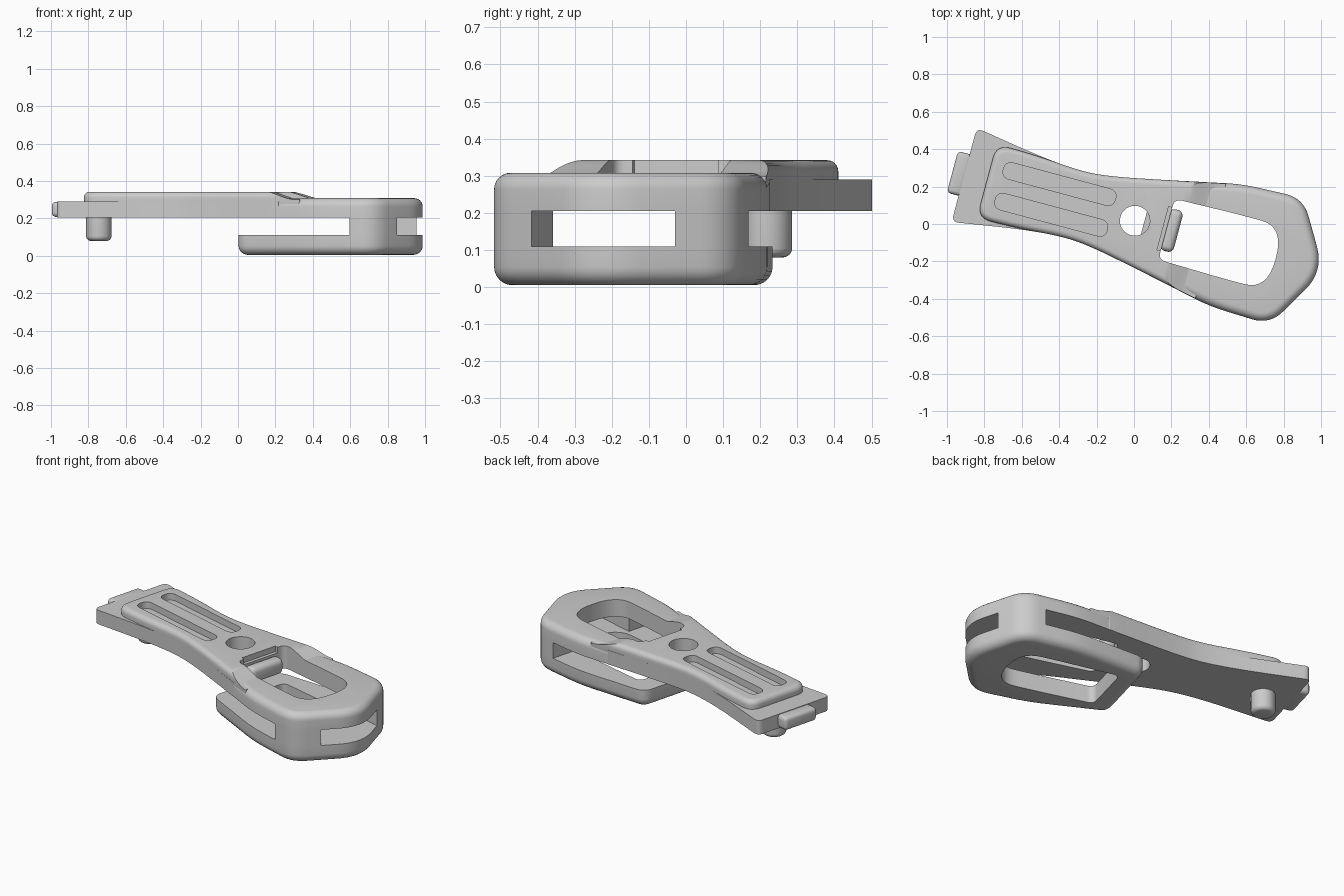
import bpy, bmesh, math
from mathutils import Vector, Matrix

if "Cube" in bpy.data.objects:
    bpy.data.objects.remove(bpy.data.objects["Cube"])

# The whole clip lies turned a little about z
PLACE = Matrix.Rotation(math.radians(-15), 4, 'Z') @ Matrix.Translation((0, 0.018, 0))


def rounded(points, steps=8):
    """Closed outline whose corners (u, v, cut length) become soft arcs."""
    out = []
    n = len(points)
    for i, (u, v, cut) in enumerate(points):
        p = Vector((u, v))
        ends = []
        for q in (points[i - 1], points[(i + 1) % n]):
            d = Vector(q[:2]) - p
            ends.append(p + d.normalized() * min(cut, d.length * 0.49))
        a, b = ends
        for k in range(steps + 1):
            t = k / steps
            out.append(a * (1 - t) ** 2 + p * 2 * t * (1 - t) + b * t * t)
    return out


def mirrored(half):
    """Half outline from back to tip on the +v side, reflected across the axis."""
    other = [(u, -v, r) for u, v, r in reversed(half) if v]
    return rounded(half + other)


def inset(loop, d):
    res = []
    n = len(loop)
    for i, p in enumerate(loop):
        t = (loop[(i + 1) % n] - loop[i - 1]).normalized()
        res.append(p + Vector((t.y, -t.x)) * d)
    return res


def finish(bm, name):
    bmesh.ops.recalc_face_normals(bm, faces=bm.faces)
    me = bpy.data.meshes.new(name)
    bm.to_mesh(me)
    bm.free()
    ob = bpy.data.objects.new(name, me)
    bpy.context.collection.objects.link(ob)
    ob.matrix_world = PLACE
    return ob


def prism(name, loop, levels):
    """Stack of (z, inset) copies of an outline, capped at both ends."""
    bm = bmesh.new()
    rings = [[bm.verts.new((p.x, p.y, z)) for p in inset(loop, d)] for z, d in levels]
    n = len(loop)
    for lo, hi in zip(rings, rings[1:]):
        for i in range(n):
            j = (i + 1) % n
            bm.faces.new((lo[i], lo[j], hi[j], hi[i]))
    bm.faces.new(rings[0][::-1])
    bm.faces.new(rings[-1])
    return finish(bm, name)


def fillet(z_flat, z_edge, r):
    """Levels from a flat wall to a quarter-round edge."""
    s = 1 if z_edge > z_flat else -1
    arc = [k * math.pi / 12 for k in range(7)]
    return [(z_flat, 0)] + [(z_edge - s * r * (1 - math.sin(a)), r * (1 - math.cos(a))) for a in arc]


def box(name, u, v, z, bevel=0):
    bm = bmesh.new()
    size = (u[1] - u[0], v[1] - v[0], z[1] - z[0])
    mid = (sum(u) / 2, sum(v) / 2, sum(z) / 2)
    bmesh.ops.create_cube(bm, size=1, matrix=Matrix.Translation(mid) @ Matrix.Diagonal((*size, 1)))
    if bevel:
        bmesh.ops.bevel(bm, geom=bm.edges[:], offset=bevel, segments=5, profile=0.5, affect='EDGES')
    return finish(bm, name)


def cut(ob, cutter):
    bpy.context.view_layer.objects.active = ob
    cutter.hide_render = True
    mod = ob.modifiers.new("cut", 'BOOLEAN')
    mod.operation = 'DIFFERENCE'
    mod.solver = 'EXACT'
    mod.object = cutter
    bpy.ops.object.modifier_apply(modifier=mod.name)
    bpy.data.objects.remove(cutter)


def circle(u, r, n=40):
    return [Vector((u + r * math.cos(a), r * math.sin(a)))
            for a in (2 * math.pi * k / n for k in range(n))][::-1]


# Shared outline pieces
waist = [(-0.57, 0.2, 0.2), (-0.36, 0.182, 0.2), (-0.2, 0.192, 0.2), (0.1, 0.252, 0.2)]
head_tip = [(0.5, 0.338, 0.1), (0.84, 0.35, 0.1), (1.046, 0, 0.14)]
head_half = [(0.12, 0.254, 0.01)] + head_tip
hole = rounded([(0.175, 0.168, 0.04), (0.52, 0.176, 0.1), (0.78, 0.176, 0.18),
                (0.78, -0.176, 0.18), (0.52, -0.176, 0.1), (0.175, -0.168, 0.04)])

# Solid parts
base_plate = prism("base_plate",
                   mirrored([(-0.945, 0.26, 0.04)] + waist + [(0.3, 0.295, 0.01)]),
                   [(0.205, 0), (0.29, 0)])
raised_grip = prism("raised_grip",
                    mirrored([(-0.82, 0.205, 0.08)] + waist + [(0.42, 0.318, 0.01)]),
                    [(0.25, 0.003)] + fillet(0.29, 0.342, 0.03))
upper_head = prism("upper_head", mirrored(head_half), fillet(0.205, 0.308, 0.045))
lower_ring = prism("lower_ring", mirrored([(0.05, 0.24, 0.06)] + head_tip),
                   fillet(0.11, 0.005, 0.05))
corner_posts = prism("corner_posts", mirrored(head_half), [(0.1, 0), (0.215, 0)])
locking_pin = prism("locking_pin", circle(-0.775, 0.068), fillet(0.22, 0.08, 0.025))
end_tab = box("end_tab", (-1.01, -0.93), (-0.115, 0.115), (0.208, 0.288), 0.022)
hook_bar = box("hook_bar", (0.165, 0.24), (-0.115, 0.115), (0.205, 0.3), 0.03)

# Grip slopes down onto the head
bm = bmesh.new()
ramp = [(0.2 + 0.2 * t, 0.345 - 0.045 * t * t * (3 - 2 * t)) for t in [k / 10 for k in range(11)]]
side = [bm.verts.new((u, -0.5, z)) for u, z in ramp + [(0.5, 0.3), (0.5, 0.5), (0.2, 0.5)]]
face = bm.faces.new(side)
swept = bmesh.ops.extrude_face_region(bm, geom=[face])["geom"]
bmesh.ops.translate(bm, vec=(0, 1, 0), verts=[g for g in swept if isinstance(g, bmesh.types.BMVert)])
cut(raised_grip, finish(bm, "ramp_cutter"))

# Long finger grooves
for s in (-1, 1):
    v0, v1 = sorted((s * 0.04, s * 0.13))
    groove = rounded([(-0.75, v1, 0.045), (-0.13, v1, 0.045), (-0.13, v0, 0.045), (-0.75, v0, 0.045)])
    cut(raised_grip, prism("groove_cutter", groove, [(0.302, 0), (0.5, 0)]))

# Seat for the hook bar
cut(raised_grip, box("seat_cutter", (0.155, 0.3), (-0.12, 0.12), (0.2, 0.5)))

# Window through head and ring, round hole for the pin
for part in (base_plate, raised_grip, upper_head, lower_ring):
    cut(part, prism("window_cutter", hole, [(-0.2, 0), (0.6, 0)]))
for part in (base_plate, raised_grip):
    cut(part, prism("pin_hole_cutter", circle(0, 0.08), [(0, 0), (0.6, 0)]))

# Side and tip openings between head and ring
cut(corner_posts, box("side_cutter", (-0.2, 0.705), (-0.6, 0.6), (0, 0.4)))
cut(corner_posts, box("tip_cutter", (0.5, 1.3), (-0.2, 0.2), (0, 0.4)))

# Soft shading with crisp edges
bpy.ops.object.select_all(action='DESELECT')
parts = (base_plate, raised_grip, upper_head, lower_ring, corner_posts, locking_pin, end_tab, hook_bar)
for part in parts:
    part.select_set(True)
bpy.context.view_layer.objects.active = base_plate
bpy.ops.object.shade_smooth_by_angle(angle=math.radians(35))
